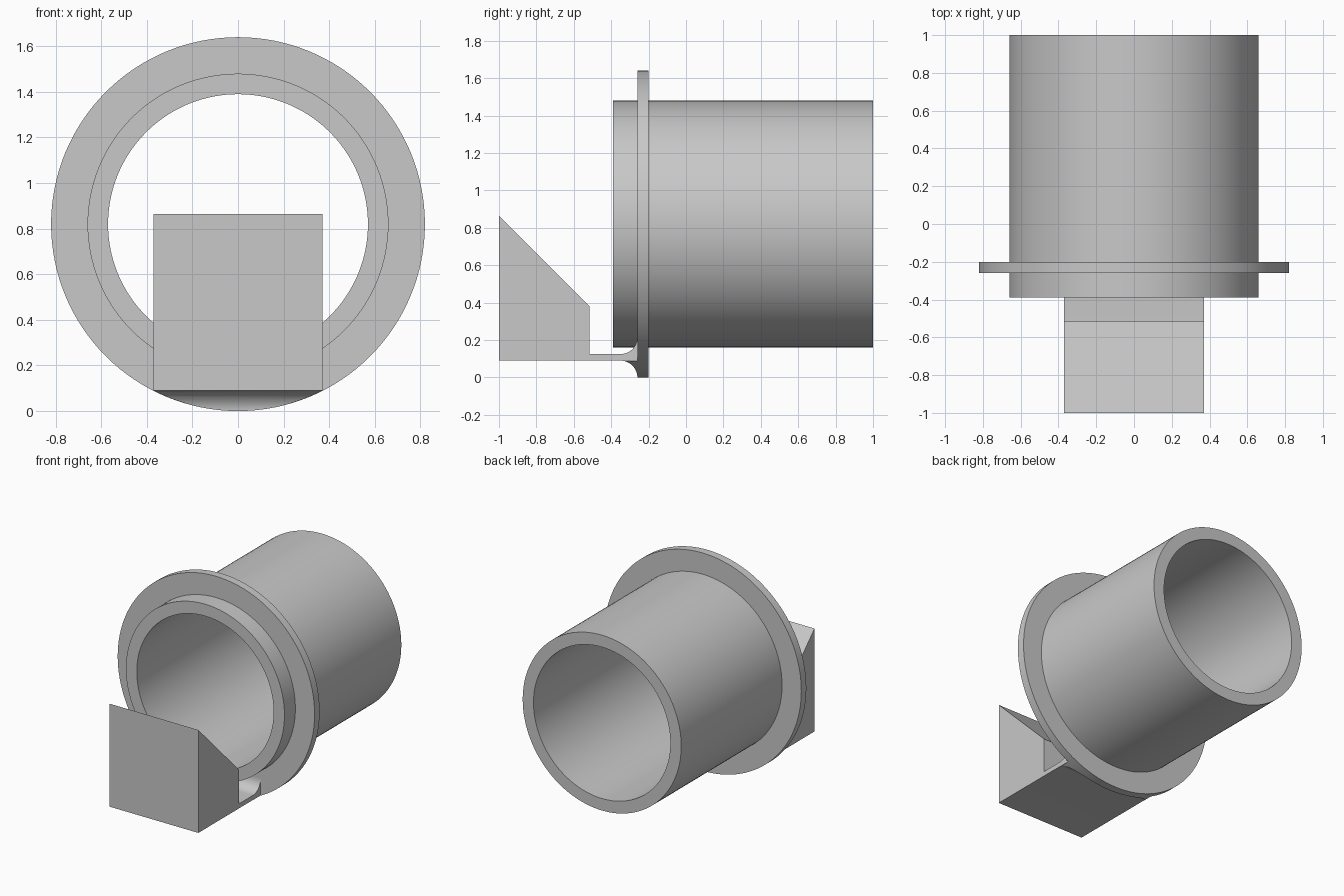
import bpy, bmesh, math
from mathutils import Vector

cube = bpy.data.objects.get("Cube")
if cube:
    bpy.data.objects.remove(cube, do_unlink=True)

AXIS_Z = 0.82       # height of the tube axis
FLANGE_R = 0.82
HALF_W = 0.37       # half width of the bracket

grey = bpy.data.materials.new("plain_grey")
grey.use_nodes = True
grey.diffuse_color = (0.58, 0.58, 0.58, 1)
grey.node_tree.nodes["Principled BSDF"].inputs["Base Color"].default_value = (0.58, 0.58, 0.58, 1)


def finish(bm, name):
    bmesh.ops.recalc_face_normals(bm, faces=bm.faces)
    mesh = bpy.data.meshes.new(name)
    bm.to_mesh(mesh)
    bm.free()
    mesh.materials.append(grey)
    obj = bpy.data.objects.new(name, mesh)
    bpy.context.collection.objects.link(obj)
    return obj


def revolve(name, profile, steps=128):
    """Spin a closed (y, radius) profile around the tube axis."""
    bm = bmesh.new()
    verts = [bm.verts.new((0, y, AXIS_Z - r)) for y, r in profile]
    edges = [bm.edges.new((verts[i - 1], verts[i])) for i in range(len(verts))]
    bmesh.ops.spin(bm, geom=verts + edges, cent=(0, 0, AXIS_Z), axis=(0, 1, 0),
                   angle=math.tau, steps=steps)
    bmesh.ops.remove_doubles(bm, verts=bm.verts, dist=0.0001)
    return finish(bm, name)


def extrude_x(name, profile, half):
    """Extrude a closed (y, z) profile across the width."""
    bm = bmesh.new()
    face = bm.faces.new([bm.verts.new((-half, y, z)) for y, z in profile])
    geom = bmesh.ops.extrude_face_region(bm, geom=[face])["geom"]
    moved = [g for g in geom if isinstance(g, bmesh.types.BMVert)]
    bmesh.ops.translate(bm, verts=moved, vec=Vector((2 * half, 0, 0)))
    return finish(bm, name)


def arc(cy, cz, r, start, end, n=12):
    angles = [math.radians(start + (end - start) * i / n) for i in range(n + 1)]
    return [(cy + r * math.cos(a), cz + r * math.sin(a)) for a in angles]


# Open tube with its collar flange
tube = revolve("flanged_tube", [
    (-0.39, 0.57), (-0.39, 0.66), (-0.26, 0.66), (-0.26, FLANGE_R),
    (-0.2, FLANGE_R), (-0.2, 0.66), (1, 0.66), (1, 0.57)])

# Wedge block on a thin arm, filleted into the flange above and below
profile = [(-1, 0.09), (-1, 0.865), (-0.517, 0.382), (-0.517, 0.125)]
profile += arc(-0.35, 0.215, 0.09, -90, 0)
profile += [(-0.23, 0.215), (-0.23, 0.0)]
profile += arc(-0.35, 0.0, 0.09, 0, 90)
bracket = extrude_x("wedge_bracket", profile, HALF_W)

# Trim the lower fillet to the round outline of the flange
bpy.ops.mesh.primitive_cylinder_add(vertices=128, radius=FLANGE_R - 0.0005, depth=4,
                                    location=(0, 0, AXIS_Z),
                                    rotation=(math.pi / 2, 0, 0))
cutter = bpy.context.object
cutter.name = "round_trim_cutter"
cutter.data.materials.append(grey)
trim = bracket.modifiers.new("round_trim", 'BOOLEAN')
trim.operation = 'INTERSECT'
trim.solver = 'EXACT'
trim.object = cutter
bpy.ops.object.select_all(action='DESELECT')
bracket.select_set(True)
bpy.context.view_layer.objects.active = bracket
bpy.ops.object.modifier_apply(modifier=trim.name)
bpy.data.objects.remove(cutter, do_unlink=True)

# Smooth round surfaces, keep the edges crisp
for obj in (tube, bracket):
    obj.select_set(True)
bpy.ops.object.shade_smooth_by_angle(angle=math.radians(30))
